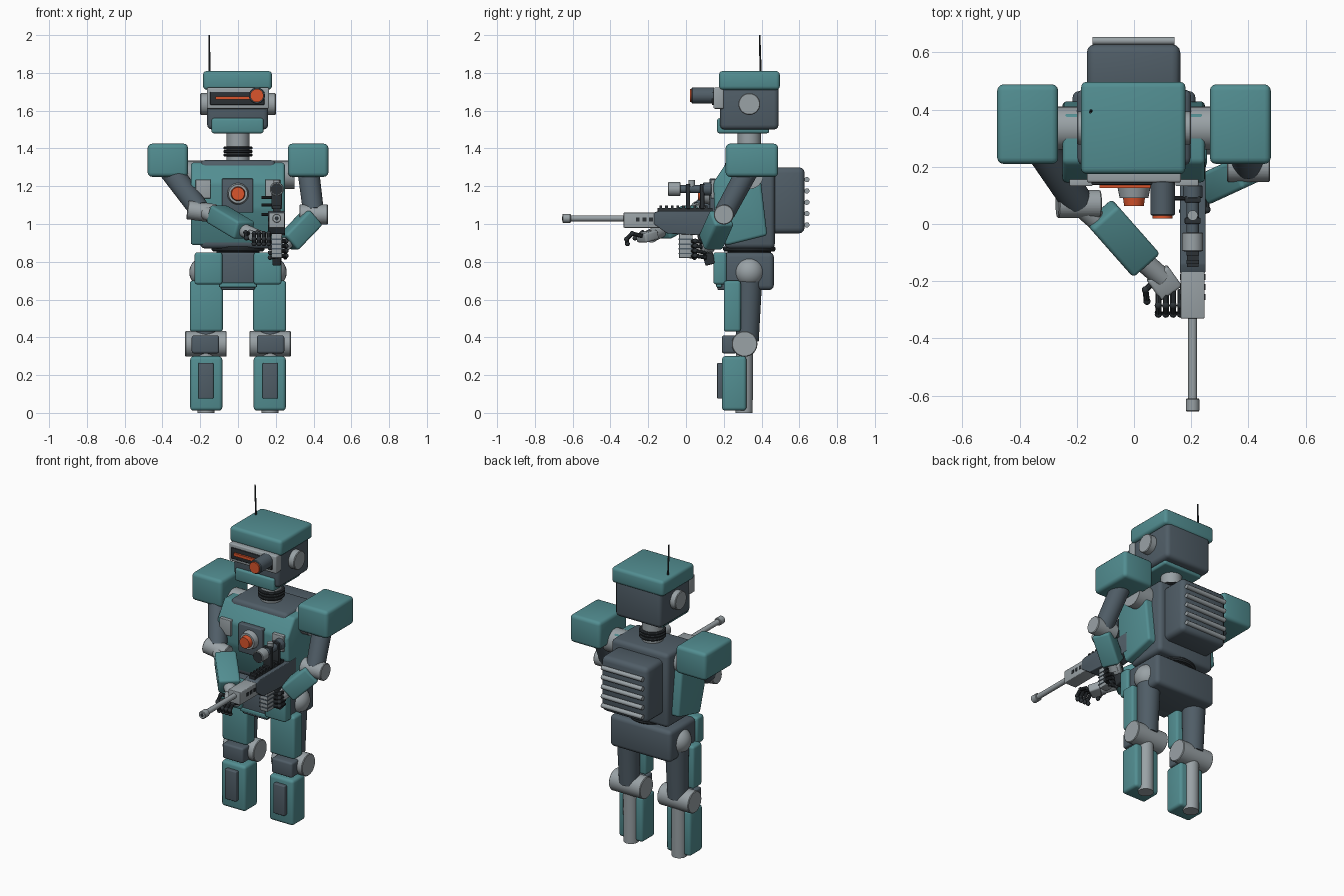
import bpy, bmesh, math
from mathutils import Vector, Matrix

if "Cube" in bpy.data.objects:
    bpy.data.objects.remove(bpy.data.objects["Cube"])


def material(name, rgb):
    m = bpy.data.materials.new(name)
    m.diffuse_color = (*rgb, 1)
    m.use_nodes = True
    m.node_tree.nodes["Principled BSDF"].inputs["Base Color"].default_value = m.diffuse_color
    return m


TEAL = material("teal_armor", (0.085, 0.27, 0.285))
DARK = material("dark_steel", (0.08, 0.11, 0.135))
LIGHT = material("light_metal", (0.32, 0.36, 0.38))
BLACK = material("black_rubber", (0.025, 0.031, 0.036))
ORANGE = material("orange_light", (0.70, 0.09, 0.025))


def finish(bm, name, mat, matrix=Matrix(), bevel=0.0, segments=3):
    if bevel:
        bmesh.ops.bevel(bm, geom=bm.edges[:], offset=bevel, segments=segments,
                        profile=0.5, affect='EDGES')
    bmesh.ops.transform(bm, matrix=matrix, verts=bm.verts)
    bmesh.ops.recalc_face_normals(bm, faces=bm.faces)
    mesh = bpy.data.meshes.new(name)
    bm.to_mesh(mesh)
    bm.free()
    mesh.materials.append(mat)
    ob = bpy.data.objects.new(name, mesh)
    bpy.context.collection.objects.link(ob)
    bpy.context.view_layer.objects.active = ob
    ob.select_set(True)
    bpy.ops.object.shade_smooth_by_angle(angle=math.radians(35))
    ob.select_set(False)
    return ob


def box(name, mat, x, y, z, bevel=0.0):
    """Box from (min, max) ranges."""
    bm = bmesh.new()
    bmesh.ops.create_cube(bm, size=1)
    size = [b - a for a, b in (x, y, z)]
    mid = [(a + b) / 2 for a, b in (x, y, z)]
    bmesh.ops.scale(bm, vec=size, verts=bm.verts)
    return finish(bm, name, mat, Matrix.Translation(mid), bevel)


def along(a, b):
    a, b = Vector(a), Vector(b)
    rot = (b - a).to_track_quat('Z', 'Y').to_matrix().to_4x4()
    return Matrix.Translation((a + b) / 2) @ rot, (b - a).length


def rod(name, mat, a, b, r, r2=None, bevel=0.0, sides=32):
    m, length = along(a, b)
    bm = bmesh.new()
    bmesh.ops.create_cone(bm, cap_ends=True, segments=sides, radius1=r,
                          radius2=r if r2 is None else r2, depth=length)
    return finish(bm, name, mat, m, bevel, 1)


def beam(name, mat, a, b, width, thick, bevel=0.0):
    m, length = along(a, b)
    bm = bmesh.new()
    bmesh.ops.create_cube(bm, size=1)
    bmesh.ops.scale(bm, vec=(width, thick, length), verts=bm.verts)
    return finish(bm, name, mat, m, bevel)


def ball(name, mat, c, r):
    bm = bmesh.new()
    bmesh.ops.create_uvsphere(bm, u_segments=24, v_segments=16, radius=r)
    return finish(bm, name, mat, Matrix.Translation(c))


def profile(name, mat, x0, x1, points, bevel=0.0):
    """Extrude a (y, z) outline along x."""
    bm = bmesh.new()
    face = bm.faces.new([bm.verts.new((x0, y, z)) for y, z in points])
    ext = bmesh.ops.extrude_face_region(bm, geom=[face])["geom"]
    bmesh.ops.translate(bm, vec=(x1 - x0, 0, 0),
                        verts=[v for v in ext if isinstance(v, bmesh.types.BMVert)])
    return finish(bm, name, mat, bevel=bevel)


# Head
box("helmet_cap", TEAL, (-.185, .18), (.175, .497), (1.71, 1.81), .02)
box("head", DARK, (-.163, .16), (.18, .49), (1.5, 1.76), .025)
box("chin", TEAL, (-.14, .135), (.165, .44), (1.48, 1.56), .012)
box("face_plate", LIGHT, (-.165, .165), (.145, .2), (1.61, 1.722), .008)
box("visor", BLACK, (-.148, .14), (.137, .16), (1.63, 1.7), .004)
box("visor_stripe", ORANGE, (-.12, .07), (.125, .14), (1.658, 1.676))
rod("eye_barrel", DARK, (.1, .15, 1.68), (.1, .03, 1.68), .043, bevel=.004)
rod("eye_lens", ORANGE, (.1, .035, 1.68), (.1, .02, 1.68), .035)
rod("ears", LIGHT, (-.2, .335, 1.635), (.2, .335, 1.635), .058, bevel=.004)
rod("antenna", BLACK, (-.15, .395, 1.8), (-.153, .39, 2.0), .006, .004, sides=8)
rod("neck", LIGHT, (0, .335, 1.33), (0, .335, 1.5), .062)
for z in (1.365, 1.385, 1.402):
    rod("neck_ring", BLACK, (0, .335, z - .008), (0, .335, z + .008), .078, bevel=.005)

# Torso
box("torso", DARK, (-.2, .2), (.205, .47), (.87, 1.338), .025)
profile("chest_armor", TEAL, -.25, .248,
        [(.21, .885), (.15, 1.08), (.145, 1.22), (.215, 1.325), (.385, 1.325),
         (.43, .94)], .015)
box("chest_panel", DARK, (-.085, .08), (.125, .16), (1.06, 1.24), .005)
rod("chest_light_ring", LIGHT, (0, .13, 1.16), (0, .09, 1.16), .058, .05)
rod("chest_light", ORANGE, (0, .1, 1.16), (0, .063, 1.16), .04, .034)
for s in (-1, 1):
    box("chest_vent", LIGHT, sorted((s * .145, s * .225)), (.132, .16), (1.135, 1.235), .004)
box("backpack", DARK, (-.165, .162), (.44, .628), (.95, 1.3), .03)
for i in range(5):
    z = .995 + i * .06
    rod("backpack_fin", LIGHT, (-.145, .64, z), (.142, .64, z), .014, sides=12)
rod("waist", BLACK, (0, .335, .82), (0, .335, .9), .115)
rod("waist_ring", BLACK, (0, .335, .855), (0, .335, .882), .14, bevel=.008)

# Pelvis
box("pelvis", DARK, (-.215, .215), (.2, .465), (.65, .85), .025)
box("pelvis_front", DARK, (-.09, .09), (.165, .25), (.65, .85), .012)
box("pelvis_trim", TEAL, (-.1, .1), (.16, .19), (.665, .69), .005)

for s in (-1, 1):
    def span(a, b):
        return sorted((s * a, s * b))

    # Legs
    X = s * .17
    box("hip_plate", TEAL, span(.083, .23), (.145, .215), (.68, .85), .014)
    ball("hip_joint", LIGHT, (s * .178, .335, .745), .08)
    rod("thigh", DARK, (X, .335, .74), (X, .325, .38), .07, .06)
    box("thigh_armor", TEAL, span(.08, .255), (.2, .29), (.43, .7), .015)
    rod("knee_joint", LIGHT, (s * .06, .31, .365), (s * .28, .31, .365), .068, bevel=.004)
    box("knee_pad", DARK, span(.1, .245), (.19, .27), (.315, .41), .012)
    box("shin_armor", TEAL, span(.083, .253), (.19, .32), (.012, .3), .018)
    box("shin_panel", DARK, span(.13, .21), (.165, .2), (.075, .265), .006)
    rod("calf", LIGHT, (X, .31, .36), (X, .308, 0), .045)
    # Shoulders
    box("shoulder_armor", TEAL, span(.265, .478), (.21, .488), (1.25, 1.425), .022)
    rod("shoulder_joint", LIGHT, (s * .18, .335, 1.26), (s * .3, .335, 1.26), .075)

# Arm reaching across to the barrel
rod("upper_arm", DARK, (-.37, .335, 1.3), (-.2, .08, 1.07), .06, .055)
rod("elbow_joint", LIGHT, (-.268, .07, 1.075), (-.118, .07, 1.055), .05, bevel=.004)
rod("forearm_rod", LIGHT, (-.195, .07, 1.07), (.1, -.19, .935), .036)
beam("forearm_armor", TEAL, (-.115, .035, 1.055), (.035, -.135, .965), .125, .1, .014)
beam("palm", LIGHT, (.08, -.17, .945), (.13, -.24, .925), .09, .05, .01)

# Arm holding the grip
rod("upper_arm", DARK, (.37, .335, 1.3), (.4, .205, 1.06), .058, .055)
rod("elbow_joint", LIGHT, (.325, .2, 1.05), (.476, .2, 1.05), .053, bevel=.004)
rod("forearm_rod", LIGHT, (.4, .2, 1.05), (.235, .11, .875), .034)
beam("forearm_armor", TEAL, (.395, .19, 1.035), (.265, .13, .9), .11, .11, .014)
beam("palm", LIGHT, (.26, .13, .9), (.22, .105, .86), .07, .045, .008)


def finger(points, r=.011):
    for a, b in zip(points, points[1:]):
        rod("finger", BLACK, a, b, r, sides=10)
        ball("knuckle", BLACK, b, r * 1.15)


for i in range(4):
    x = .085 + i * .026
    finger([(x, -.23, .935), (x, -.285, .95), (x, -.315, .92), (x, -.31, .895)])
    z = .9 - i * .026
    finger([(.25, .11, z), (.255, .05, z + .01), (.21, .025, z + .008), (.17, .045, z)])
finger([(.07, -.2, .945), (.04, -.23, .955), (.045, -.27, .925)])

# Rifle
G = .205
rod("rifle_barrel", LIGHT, (G, -.3, 1.03), (G, -.64, 1.03), .016, sides=16)
rod("muzzle", LIGHT, (G, -.61, 1.03), (G, -.655, 1.03), .024, bevel=.003, sides=16)
rod("muzzle_bore", BLACK, (G, -.65, 1.03), (G, -.6555, 1.03), .011, sides=12)
box("barrel_shroud", LIGHT, (G - .042, G + .042), (-.33, -.12), (.98, 1.06), .004)
for s in (-1, 1):
    for i in range(4):
        y = -.265 + i * .035
        box("shroud_hole", BLACK, sorted((G + s * .04, G + s * .044)),
            (y, y + .02), (1.012, 1.034))
profile("receiver", DARK, G - .045, G + .045,
        [(-.17, 1.06), (-.14, 1.07), (.23, 1.07), (.23, .95), (.08, .94),
         (-.1, .95), (-.17, 1.0)], .004)
box("magazine", LIGHT, (G - .028, G + .028), (-.037, .035), (.82, .96), .004)
for i in range(4):
    z = .84 + i * .025
    box("magazine_rib", DARK, (G - .031, G + .031), (-.04, .038), (z, z + .007))
beam("grip", BLACK, (G, .085, .95), (G, .13, .785), .045, .055, .008)
box("top_rail", BLACK, (G - .02, G + .02), (-.15, .14), (1.065, 1.085))
for i in range(9):
    y = -.14 + i * .03
    box("rail_tooth", BLACK, (G - .022, G + .022), (y, y + .014), (1.08, 1.098))
for z in (1.1, 1.14, 1.05):
    rod("side_peg", BLACK, (.125, .09, z), (G, .09, z), .008, sides=10)

# Scope
rod("scope_tube", DARK, (G, -.05, 1.185), (G, .135, 1.185), .022)
rod("scope_front", LIGHT, (G, -.095, 1.185), (G, -.03, 1.185), .037, bevel=.003)
rod("scope_lens", BLACK, (G, -.09, 1.185), (G, -.0965, 1.185), .031)
rod("scope_eyepiece", DARK, (G, .09, 1.185), (G, .135, 1.185), .034, bevel=.003)
rod("scope_knob", LIGHT, (G, .03, 1.19), (G, .03, 1.232), .018)
for y in (.0, .075):
    box("scope_mount", BLACK, (G - .028, G + .028), (y, y + .022), (1.08, 1.213), .004)
